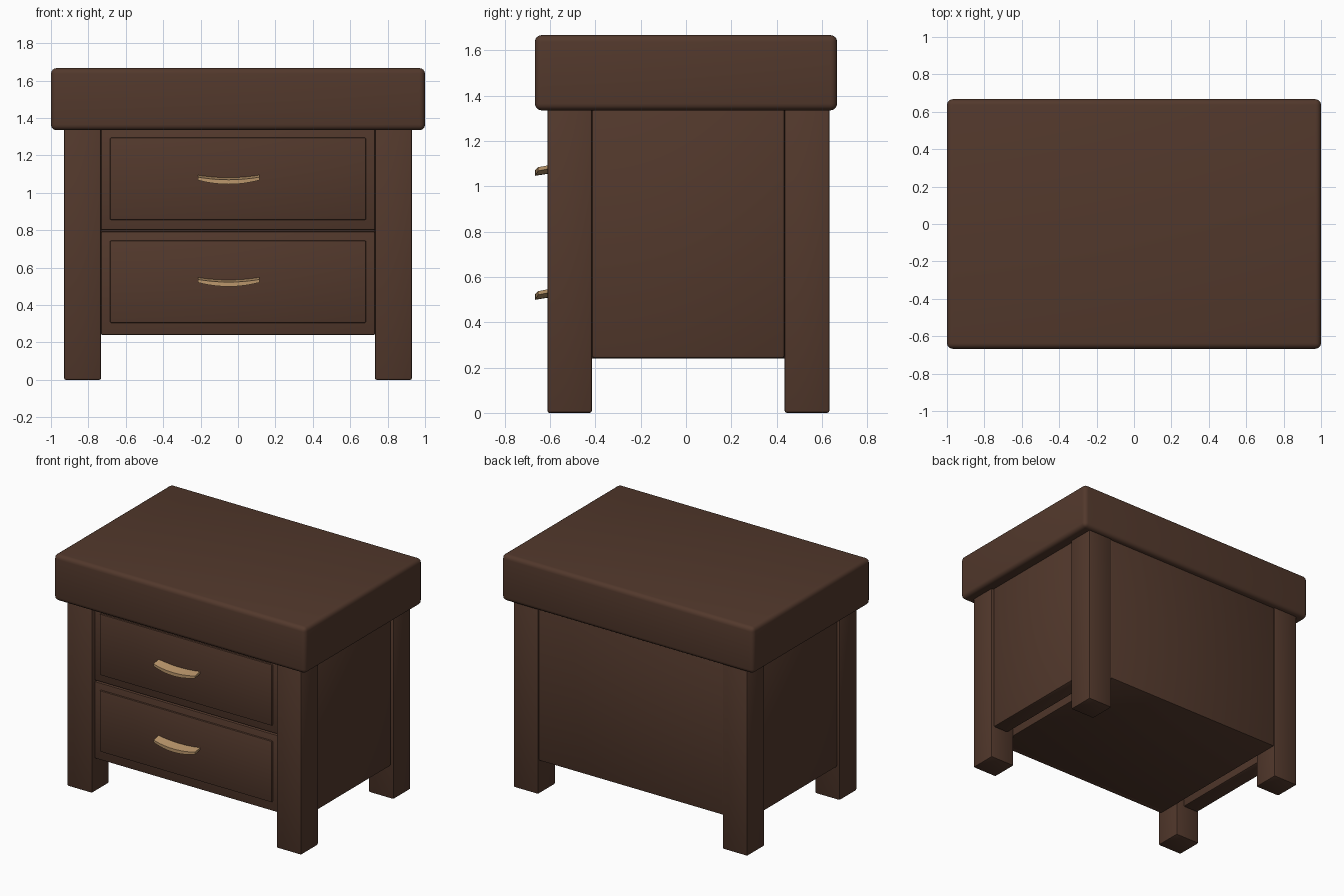
import bpy, bmesh

if "Cube" in bpy.data.objects:
    bpy.data.objects.remove(bpy.data.objects["Cube"])

def material(name, color):
    m = bpy.data.materials.new(name)
    m.diffuse_color = color
    m.use_nodes = True
    m.node_tree.nodes["Principled BSDF"].inputs["Base Color"].default_value = m.diffuse_color
    return m

WOOD = material("dark_wood", (0.085, 0.04, 0.025, 1))
BRASS = material("handle_tan", (0.50, 0.31, 0.15, 1))

def finish(name, bm, mat):
    bmesh.ops.recalc_face_normals(bm, faces=bm.faces[:])
    me = bpy.data.meshes.new(name)
    bm.to_mesh(me)
    bm.free()
    me.materials.append(mat)
    ob = bpy.data.objects.new(name, me)
    bpy.context.collection.objects.link(ob)
    bpy.ops.object.select_all(action='DESELECT')
    ob.select_set(True)
    bpy.context.view_layer.objects.active = ob
    bpy.ops.object.shade_smooth_by_angle(angle=0.7)
    return ob

def box(name, x, y, z, bevel=0.01, segments=2):
    """Bevelled box from (min, max) ranges on each axis."""
    bm = bmesh.new()
    bmesh.ops.create_cube(bm, size=1)
    for v in bm.verts:
        v.co = [r[0] if c < 0 else r[1] for c, r in zip(v.co, (x, y, z))]
    bmesh.ops.bevel(bm, geom=bm.edges[:], offset=bevel, segments=segments,
                    profile=0.5, affect='EDGES')
    return finish(name, bm, WOOD)

def handle(name, zc):
    """Drooping crescent pull, tilted down towards the front."""
    bm = bmesh.new()
    n, rings = 12, []
    for i in range(n + 1):
        t = -1 + 2 * i / n
        x, arc = -0.05 + 0.165 * t, 1 - t * t
        top = zc + 0.012 - 0.014 * arc
        thick = 0.016 + 0.008 * arc
        front = -0.652 - 0.014 * arc
        section = [(front, top - 0.01), (-0.58, top + 0.004),
                   (-0.58, top + 0.004 - thick), (front, top - 0.01 - thick)]
        rings.append([bm.verts.new((x, y, z)) for y, z in section])
    for a, b in zip(rings, rings[1:]):
        for j in range(4):
            k = (j + 1) % 4
            bm.faces.new((a[j], a[k], b[k], b[j]))
    bm.faces.new(rings[0])
    bm.faces.new(rings[-1])
    return finish(name, bm, BRASS)

# Thick top slab
box("top_slab", (-1, 1), (-0.667, 0.667), (1.335, 1.667), 0.03, 4)

# Legs and side panels, mirrored left and right
for side, s in (("left", -1), ("right", 1)):
    lx = tuple(sorted((0.732 * s, 0.93 * s)))
    box(f"front_leg_{side}", lx, (-0.612, -0.415), (0, 1.345))
    box(f"back_leg_{side}", lx, (0.435, 0.633), (0, 1.345))
    px = tuple(sorted((0.79 * s, 0.915 * s)))
    box(f"side_panel_{side}", px, (-0.415, 0.435), (0.24, 1.345), 0.012)

# Cabinet body, which also forms the back
box("cabinet_body", (-0.733, 0.733), (-0.56, 0.625), (0.24, 1.345), 0.008)

# Drawers: front, raised panel and handle
for label, z0, z1, p0, p1, hz in (("lower", 0.24, 0.793, 0.305, 0.745, 0.535),
                                  ("upper", 0.801, 1.345, 0.855, 1.295, 1.082)):
    box(f"drawer_front_{label}", (-0.733, 0.733), (-0.583, -0.54), (z0, z1), 0.008)
    box(f"drawer_panel_{label}", (-0.685, 0.685), (-0.595, -0.56), (p0, p1), 0.008)
    handle(f"drawer_handle_{label}", hz)
